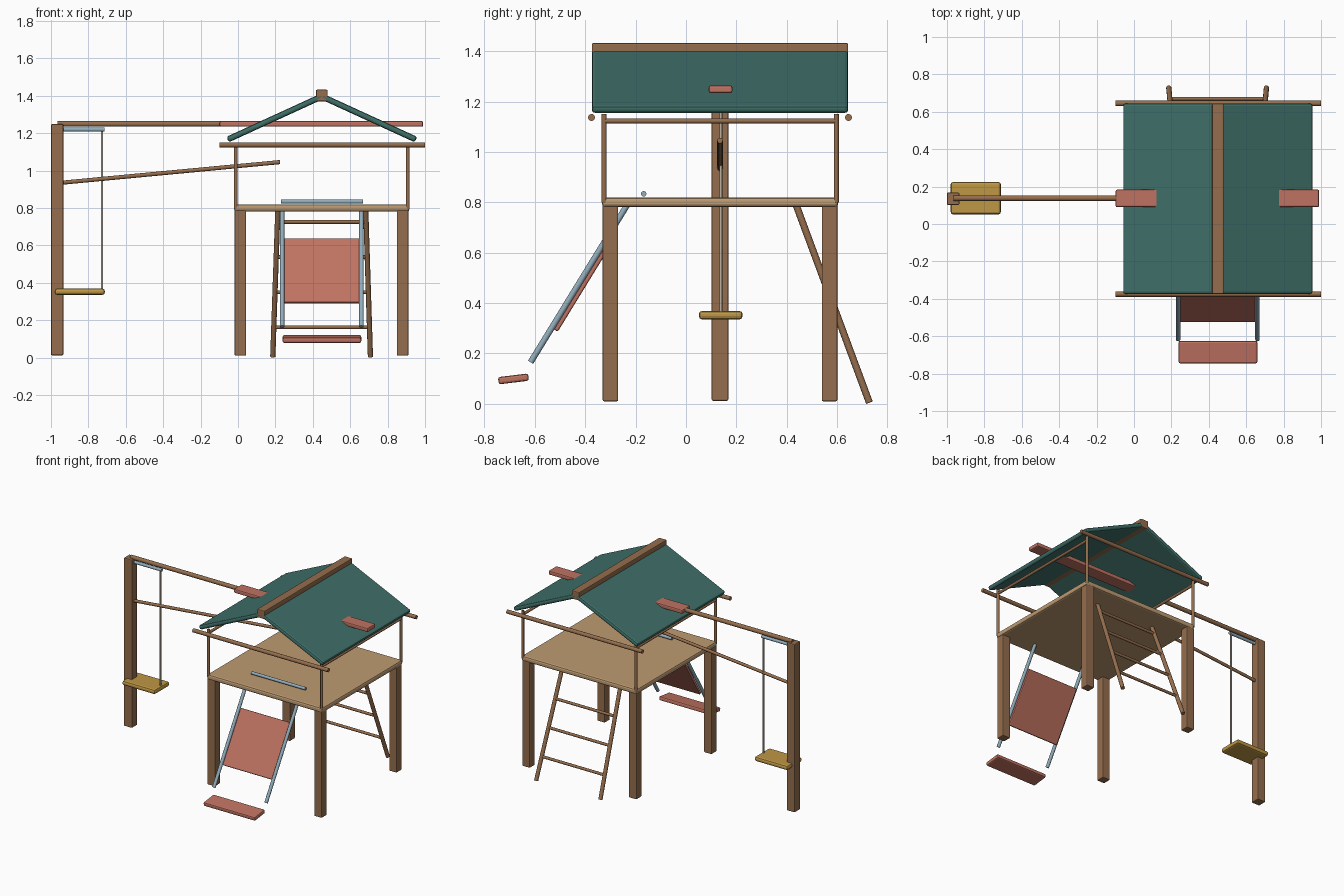
import bpy, bmesh, math
from mathutils import Vector, Matrix

if "Cube" in bpy.data.objects:
    bpy.data.objects.remove(bpy.data.objects["Cube"])


def mat(name, r, g, b):
    m = bpy.data.materials.new(name)
    m.diffuse_color = (r, g, b, 1)
    m.use_nodes = True
    m.node_tree.nodes["Principled BSDF"].inputs["Base Color"].default_value = m.diffuse_color
    return m


WOOD = mat("wood", 0.30, 0.155, 0.075)
DECK = mat("deck_wood", 0.52, 0.33, 0.17)
GREEN = mat("roof_green", 0.05, 0.16, 0.14)
RED = mat("faded_red", 0.52, 0.17, 0.12)
BLUE = mat("metal_blue", 0.29, 0.42, 0.50)
GOLD = mat("seat_gold", 0.52, 0.31, 0.06)
ROPE = mat("rope", 0.50, 0.45, 0.36)


def finish(name, bm, m, matrix):
    me = bpy.data.meshes.new(name)
    bm.to_mesh(me)
    bm.free()
    ob = bpy.data.objects.new(name, me)
    bpy.context.collection.objects.link(ob)
    ob.matrix_world = matrix
    me.materials.append(m)
    return ob


def box(name, centre, size, m, bevel=0.006, tilt=(0, 0, 0)):
    """Box with rounded edges; tilt is in radians."""
    bm = bmesh.new()
    bmesh.ops.create_cube(bm, size=1)
    bmesh.ops.scale(bm, vec=size, verts=bm.verts)
    bmesh.ops.bevel(bm, geom=bm.edges[:], offset=bevel, segments=2,
                    profile=0.5, affect='EDGES')
    rot = Matrix.Rotation(tilt[1], 4, 'Y') @ Matrix.Rotation(tilt[0], 4, 'X')
    return finish(name, bm, m, Matrix.Translation(centre) @ rot)


def bar(name, a, b, radius, m):
    """Round bar between two points."""
    a, b = Vector(a), Vector(b)
    bm = bmesh.new()
    bmesh.ops.create_cone(bm, cap_ends=True, segments=12, radius1=radius,
                          radius2=radius, depth=(b - a).length)
    for f in bm.faces:
        f.smooth = len(f.verts) == 4
    rot = (b - a).to_track_quat('Z', 'Y').to_matrix().to_4x4()
    return finish(name, bm, m, Matrix.Translation((a + b) / 2) @ rot)


# Deck, legs and thin roof posts
box("deck", (0.448, 0.135, 0.80), (0.937, 0.937, 0.038), DECK, 0.012)
for sx, x, px in (("left", 0.013, -0.012), ("right", 0.88, 0.908)):
    for sy, y, py in (("front", -0.30, -0.325), ("back", 0.57, 0.597)):
        box(f"{sy}_{sx}_leg", (x, y, 0.40), (0.062, 0.062, 0.78), WOOD)
        bar(f"{sy}_{sx}_roof_post", (px, py, 0.80), (px, py, 1.15), 0.01, WOOD)
    bar(f"{sx}_top_rail", (px, -0.325, 1.123), (px, 0.597, 1.123), 0.01, WOOD)
for sy, y in (("front", -0.375), ("back", 0.645)):
    bar(f"{sy}_beam", (-0.10, y, 1.137), (1.0, y, 1.137), 0.014, WOOD)

# Pitched roof with ridge beam
run, rise = 0.498, 0.228
for side, s in (("left", -1), ("right", 1)):
    box(f"{side}_roof_panel", (0.448 + s * run / 2, 0.135, 1.168 + rise / 2),
        (math.hypot(run, rise) + 0.012, 1.018, 0.032), GREEN, 0.012,
        (0, s * math.atan2(rise, run), 0))
box("ridge_beam", (0.448, 0.135, 1.401), (0.062, 1.018, 0.062), WOOD)
box("cross_plank", (0.446, 0.137, 1.249), (1.088, 0.094, 0.03), RED, 0.008)

# Swing frame and swing
box("swing_post", (-0.967, 0.135, 0.63), (0.066, 0.066, 1.236), WOOD)
bar("swing_beam", (-0.965, 0.138, 1.249), (0.0, 0.138, 1.249), 0.015, WOOD)
bar("swing_brace", (-0.94, 0.135, 0.935), (0.225, 0.135, 1.045), 0.011, WOOD)
bar("swing_hanger", (-0.945, 0.137, 1.219), (-0.713, 0.137, 1.219), 0.011, BLUE)
bar("swing_rope", (-0.727, 0.138, 0.35), (-0.727, 0.138, 1.22), 0.006, ROPE)
box("swing_seat", (-0.846, 0.138, 0.352), (0.268, 0.174, 0.034), GOLD, 0.013)

# Slide
for side, x in (("left", 0.236), ("right", 0.66)):
    bar(f"{side}_slide_rail", (x, -0.617, 0.165), (x, -0.227, 0.80), 0.012, BLUE)
bar("slide_grab_bar", (0.23, -0.168, 0.834), (0.668, -0.168, 0.834), 0.011, BLUE)
box("slide_bed", (0.449, -0.413, 0.462), (0.414, 0.40, 0.02), RED, 0.006,
    (math.atan2(0.635, 0.39), 0, 0))
box("slide_foot", (0.449, -0.685, 0.099), (0.42, 0.121, 0.029), RED, 0.009,
    (math.radians(7), 0, 0))

# Ladder
foot_l, top_l = Vector((0.186, 0.728, 0.005)), Vector((0.213, 0.437, 0.79))
foot_r, top_r = Vector((0.708, 0.728, 0.005)), Vector((0.683, 0.437, 0.79))
bar("left_ladder_rail", foot_l, top_l, 0.014, WOOD)
bar("right_ladder_rail", foot_r, top_r, 0.014, WOOD)
for i in range(4):
    t = 0.2 + i * 0.239
    bar(f"ladder_rung_{i + 1}", foot_l.lerp(top_l, t), foot_r.lerp(top_r, t),
        0.01, WOOD)
